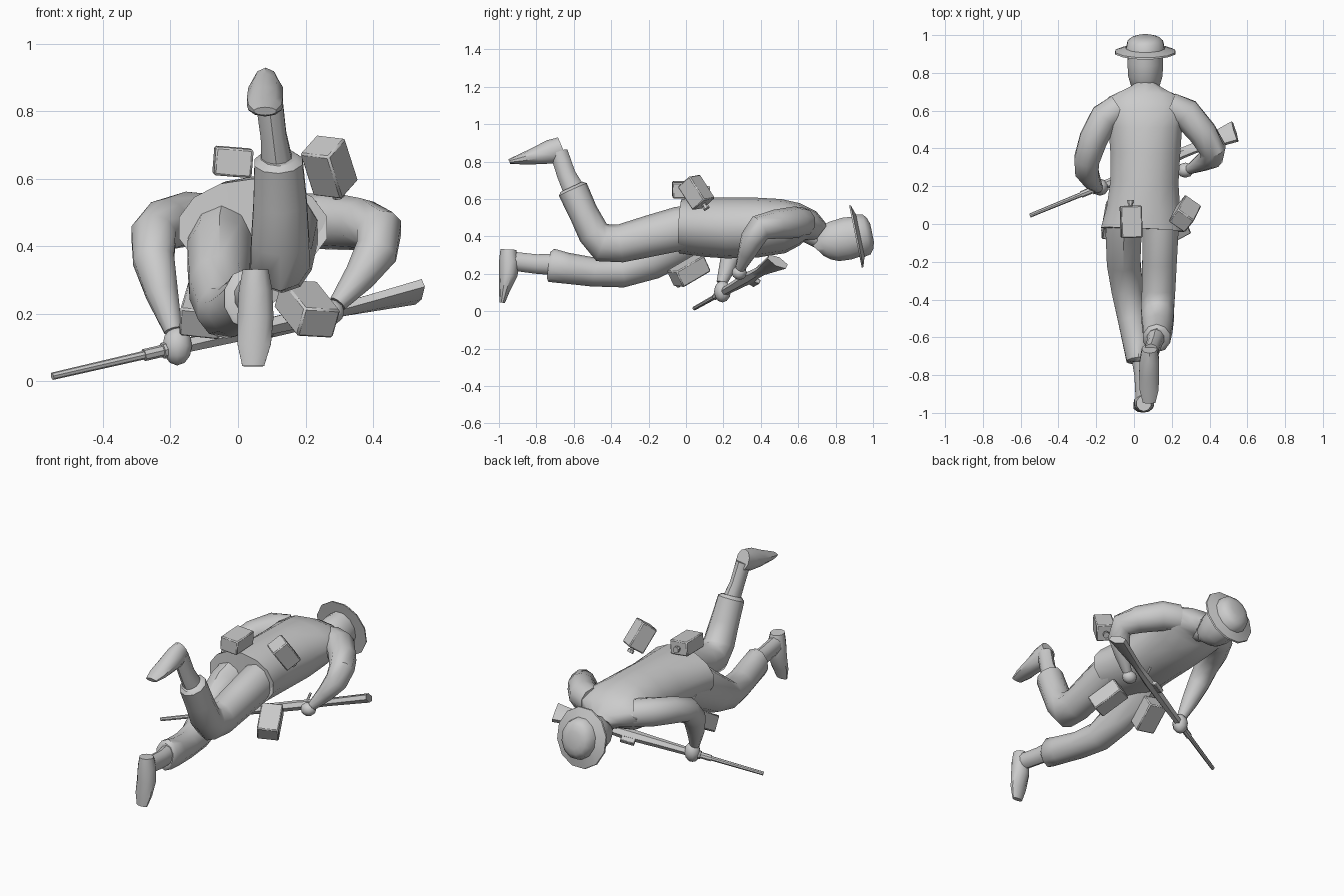
import bpy, bmesh, math
from mathutils import Vector, Matrix

grey = bpy.data.materials.new("plain_grey")
grey.diffuse_color = (0.6, 0.6, 0.6, 1)


def finish(name, bm):
    bmesh.ops.recalc_face_normals(bm, faces=bm.faces)
    me = bpy.data.meshes.new(name)
    bm.to_mesh(me)
    bm.free()
    me.materials.append(grey)
    ob = bpy.data.objects.new(name, me)
    bpy.context.collection.objects.link(ob)
    return ob


def frame(long_axis, ref):
    """Side and up vectors perpendicular to an axis."""
    t = Vector(long_axis).normalized()
    s = Vector(ref)
    s = (s - t * s.dot(t)).normalized()
    return t, s, t.cross(s)


def loft(name, rings, ref=(1, 0, 0), n=10, axis=None):
    """Skin elliptical rings (x, y, z, side radius, up radius)."""
    bm = bmesh.new()
    pts = [Vector(r[:3]) for r in rings]
    loops = []
    for i, r in enumerate(rings):
        tan = axis or pts[min(i + 1, len(pts) - 1)] - pts[max(i - 1, 0)]
        t, s, u = frame(tan, ref)
        loop = []
        for k in range(n):
            a = 2 * math.pi * (k + 0.5) / n
            loop.append(bm.verts.new(pts[i] + s * r[3] * math.cos(a) + u * r[-1] * math.sin(a)))
        loops.append(loop)
    for a, b in zip(loops, loops[1:]):
        for k in range(n):
            j = (k + 1) % n
            bm.faces.new((a[k], a[j], b[j], b[k]))
    bm.faces.new(loops[0])
    bm.faces.new(loops[-1])
    return finish(name, bm)


def box(name, center, size, long_axis, ref, bevel=0.006):
    t, s, u = frame(long_axis, ref)
    m = Matrix((s * size[0], u * size[1], t * size[2])).transposed().to_4x4()
    m.translation = center
    bm = bmesh.new()
    bmesh.ops.create_cube(bm, size=1, matrix=m)
    bmesh.ops.bevel(bm, geom=bm.edges[:], offset=bevel, segments=1, affect='EDGES')
    return finish(name, bm)


def ball(name, center, size):
    bm = bmesh.new()
    m = Matrix.Translation(center) @ Matrix.Diagonal((*size, 1))
    bmesh.ops.create_uvsphere(bm, u_segments=10, v_segments=6, radius=1, matrix=m)
    return finish(name, bm)


# Jacket with a turned-in hem and a collar
loft("jacket", [
    (.045, .06, .45, .18, .11), (.045, -.02, .455, .20, .125), (.045, -.03, .455, .225, .145),
    (.05, .08, .45, .20, .158), (.055, .22, .445, .185, .163), (.06, .38, .447, .19, .16),
    (.06, .52, .455, .20, .145), (.06, .61, .465, .225, .112), (.06, .665, .455, .20, .085),
    (.06, .70, .43, .11, .065), (.06, .72, .415, .075, .058)], n=14)

# Neck and head
loft("neck", [(.06, .64, .43, .06, .06), (.06, .72, .39, .06, .06), (.06, .80, .385, .06, .06)])
loft("head", [
    (.06, .705, .325, .045, .045), (.06, .73, .352, .075, .088), (.06, .79, .372, .094, .112),
    (.06, .86, .388, .098, .118), (.06, .93, .403, .09, .11)], n=12)

# Brimmed hat, tipped along the head
hat_axis = Vector((0, .98, .2))


def hat_ring(h, a, b):
    return (*(Vector((.06, .912, .40)) + hat_axis * h), a, b)


loft("hat", [
    hat_ring(-.005, .095, .11), hat_ring(-.006, .165, .176), hat_ring(.003, .163, .174),
    hat_ring(.02, .105, .12), hat_ring(.055, .097, .113), hat_ring(.075, .075, .085),
    hat_ring(.085, .045, .05)], n=12, axis=hat_axis)

# Trouser legs: the left one trails low, the right shin is kicked up
loft("left_trouser", [
    (-.045, .08, .43, .10, .12), (-.055, -.04, .375, .10, .13), (-.055, -.20, .275, .093, .112),
    (-.035, -.35, .21, .088, .085), (-.01, -.50, .21, .08, .078), (.015, -.64, .23, .075, .083),
    (.025, -.72, .245, .068, .09), (.025, -.735, .247, .055, .07)])
loft("right_trouser", [
    (.14, .08, .455, .10, .12), (.14, -.04, .44, .10, .118), (.135, -.20, .40, .096, .11),
    (.13, -.35, .362, .093, .102), (.125, -.44, .365, .092, .105), (.125, -.495, .42, .09, .085),
    (.125, -.55, .53, .083, .078), (.12, -.605, .65, .075, .082), (.12, -.612, .665, .055, .065)])

# Ankles and shoes
loft("left_ankle", [(.028, -.70, .25, .045, .058), (.04, -.80, .252, .04, .052),
                    (.05, -.95, .27, .042, .05)])
loft("left_shoe", [(.052, -.95, .33, .04, .042), (.052, -.945, .27, .052, .054),
                   (.052, -.95, .19, .056, .049), (.048, -.97, .11, .052, .029),
                   (.045, -.983, .045, .034, .015)], axis=Vector((0, -.05, -1)))
loft("right_ankle", [(.118, -.59, .63, .05, .06), (.105, -.64, .73, .04, .05),
                     (.09, -.68, .85, .042, .048)])
loft("right_shoe", [(.082, -.66, .872, .042, .062), (.082, -.72, .852, .054, .066),
                    (.08, -.80, .83, .056, .048), (.08, -.88, .812, .052, .03),
                    (.08, -.945, .80, .035, .013)], axis=Vector((0, -.92, -.39)))

# Sleeves bent at the elbow
loft("left_sleeve", [
    (-.08, .61, .475, .08), (-.155, .565, .48, .082), (-.215, .45, .465, .078),
    (-.25, .34, .435, .07), (-.25, .275, .36, .064), (-.225, .23, .26, .05),
    (-.192, .19, .15, .028)])
loft("right_sleeve", [
    (.19, .62, .475, .08), (.275, .585, .475, .085), (.365, .48, .465, .078),
    (.418, .395, .445, .072), (.41, .355, .385, .065), (.36, .325, .31, .048),
    (.295, .29, .23, .027)])

# Hands gripping the rifle
ball("left_hand", (-.18, .195, .105), (.046, .045, .058))
ball("right_hand", (.272, .285, .205), (.045, .04, .038))

# Rifle, rolled so its tall side lies nearly flat
muzzle, butt = Vector((-.55, .045, .015)), Vector((.535, .49, .265))
along, roll = butt - muzzle, (-.03, .1, -.055)


def rifle_part(name, sections, n):
    loft(name, [(*(muzzle + along * t), a, b) for t, a, b in sections], roll, n, along)


rifle_part("barrel", [(0, .011, .011), (.42, .014, .014)], 8)
rifle_part("barrel_band", [(.25, .018, .018), (.30, .018, .018), (.301, .024, .024), (.33, .024, .024)], 8)
rifle_part("stock", [(.33, .022, .022), (.5, .028, .026), (.66, .036, .028), (.74, .03, .024),
                     (.80, .03, .022), (.9, .048, .024), (1, .066, .026)], 6)
box("magazine", muzzle + along * .64 + Vector(roll) * .3, (.05, .025, .08), along, roll, .003)
bolt = muzzle + along * .70 + Vector((0, .0, .01))
loft("bolt_handle", [(*bolt, .007), (*(bolt + Vector((0, .04, .045))), .007)], n=6)

# Flasks on the back, each with a spout
for name, c, size, ax, ref in (
        ("back_flask", (-.015, .012, .65), (.112, .085, .17), (-.03, 1, .02), (1, .03, -.08)),
        ("side_flask", (.27, .055, .635), (.105, .10, .155), (.04, .08, -.125), (.75, -.6, 0))):
    box(name, c, size, ax, ref)
    d, c = Vector(ax).normalized(), Vector(c)
    tip = size[2] / 2
    loft(name + "_spout", [(*(c + d * (tip - .01)), .013), (*(c + d * (tip + .012)), .013),
                           (*(c + d * (tip + .013)), .019), (*(c + d * (tip + .03)), .019)], n=8)

# Pouches under the belt
box("right_pouch", (.205, .015, .215), (.12, .095, .185), (-.08, .17, .1), (1, .3, -.15))
box("left_pouch", (-.1, .015, .215), (.12, .095, .185), (.03, .17, .1), (1, -.1, -.1))

# Smooth shading with crisp edges
bpy.ops.object.select_all(action='SELECT')
bpy.context.view_layer.objects.active = bpy.data.objects["jacket"]
bpy.ops.object.shade_smooth_by_angle(angle=math.radians(42))
